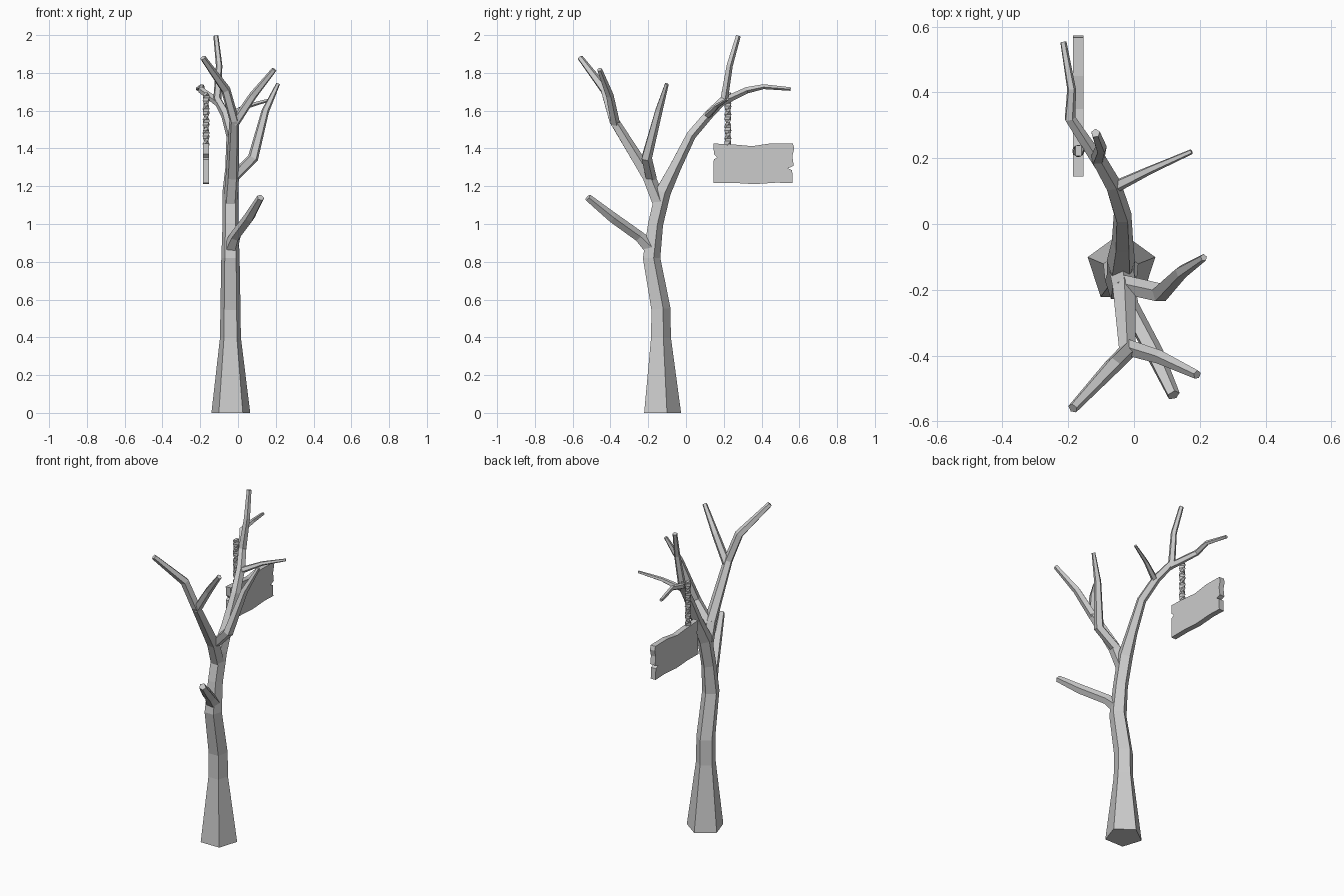
import bpy, bmesh, math
from mathutils import Vector

UP = Vector((0, 0, 1))


def make_object(name, bm):
    bmesh.ops.recalc_face_normals(bm, faces=bm.faces[:])
    mesh = bpy.data.meshes.new(name)
    bm.to_mesh(mesh)
    bm.free()
    obj = bpy.data.objects.new(name, mesh)
    bpy.context.collection.objects.link(obj)
    return obj


def skin(bm, rings):
    """Join rings of points into a closed tube."""
    rings = [[bm.verts.new(p) for p in ring] for ring in rings]
    for a, b in zip(rings, rings[1:]):
        for i in range(len(a)):
            j = (i + 1) % len(a)
            bm.faces.new((a[i], a[j], b[j], b[i]))
    bm.faces.new(rings[0][::-1])
    bm.faces.new(rings[-1])


def limb(name, path, sides=5, flat_base=False):
    """Faceted tapering limb through (x, y, z, radius) points."""
    pts = [Vector(p[:3]) for p in path]
    rings = []
    for k, c in enumerate(pts):
        before = (c - pts[max(k - 1, 0)]).normalized()
        after = (pts[min(k + 1, len(pts) - 1)] - c).normalized()
        tangent = UP if flat_base and k == 0 else (before + after).normalized()
        q = UP.rotation_difference(tangent)
        ring = []
        for i in range(sides):
            a = math.pi / 2 + math.tau * i / sides
            ring.append(c + q @ (Vector((math.cos(a), math.sin(a), 0)) * path[k][3]))
        rings.append(ring)
    bm = bmesh.new()
    skin(bm, rings)
    return make_object(name, bm)


# Trunk, bending back into the main rear bough and its upright tip
limb("trunk", [
    (-0.038, -0.134, 0, 0.108), (-0.04, -0.138, 0.4, 0.058),
    (-0.04, -0.138, 0.55, 0.056), (-0.04, -0.187, 0.82, 0.051),
    (-0.04, -0.165, 1.0, 0.044), (-0.04, -0.125, 1.17, 0.045),
    (-0.035, -0.06, 1.3, 0.034), (-0.035, 0.025, 1.47, 0.028),
    (-0.065, 0.12, 1.58, 0.026), (-0.11, 0.2, 1.66, 0.023),
    (-0.10, 0.23, 1.84, 0.018), (-0.117, 0.276, 1.996, 0.014)], flat_base=True)

# Front bough, forking into two
limb("front_bough", [
    (-0.04, -0.14, 1.10, 0.04), (-0.03, -0.2, 1.25, 0.037),
    (-0.02, -0.385, 1.55, 0.027), (-0.065, -0.43, 1.71, 0.026),
    (-0.186, -0.56, 1.88, 0.016)])
limb("front_fork", [
    (-0.02, -0.375, 1.53, 0.026), (0.08, -0.405, 1.68, 0.022),
    (0.192, -0.458, 1.818, 0.014)])

# Side branches
limb("right_branch", [
    (-0.03, -0.185, 1.24, 0.03), (0.08, -0.21, 1.35, 0.03),
    (0.145, -0.145, 1.6, 0.021), (0.212, -0.102, 1.742, 0.011)])
limb("low_branch", [
    (-0.04, -0.185, 0.87, 0.042), (-0.015, -0.25, 0.935, 0.030),
    (0.06, -0.39, 1.035, 0.029), (0.12, -0.52, 1.14, 0.020)])
limb("rear_twig", [
    (-0.065, 0.11, 1.57, 0.02), (0.05, 0.165, 1.625, 0.013),
    (0.175, 0.22, 1.66, 0.008)])
limb("sign_branch", [
    (-0.10, 0.18, 1.64, 0.022), (-0.195, 0.32, 1.708, 0.018),
    (-0.19, 0.41, 1.728, 0.014), (-0.215, 0.553, 1.715, 0.010)])

# Twisted rope holding the sign
bm = bmesh.new()
rings = []
for k in range(21):
    t = k / 20
    a = math.tau * 2.25 * t
    u = Vector((math.cos(a), math.sin(a), 0)) * 0.016
    v = Vector((-math.sin(a), math.cos(a), 0)) * 0.009
    c = Vector((-0.169, 0.222, 1.41 + 0.285 * t))
    rings.append([c + u + v, c - u + v, c - u - v, c + u - v])
skin(bm, rings)
make_object("sign_rope", bm)

# Weathered board: notched outline in the side plane, given thickness
outline = [
    (0.145, 1.217), (0.25, 1.218), (0.36, 1.211), (0.48, 1.219), (0.565, 1.216),
    (0.562, 1.285), (0.54, 1.295), (0.57, 1.308), (0.563, 1.36), (0.573, 1.40),
    (0.566, 1.425), (0.45, 1.427), (0.35, 1.412), (0.24, 1.422), (0.145, 1.426),
    (0.148, 1.37), (0.165, 1.352), (0.147, 1.342)]
bm = bmesh.new()
skin(bm, [[Vector((x, y, z)) for y, z in outline] for x in (-0.186, -0.153)])
make_object("sign_board", bm)
